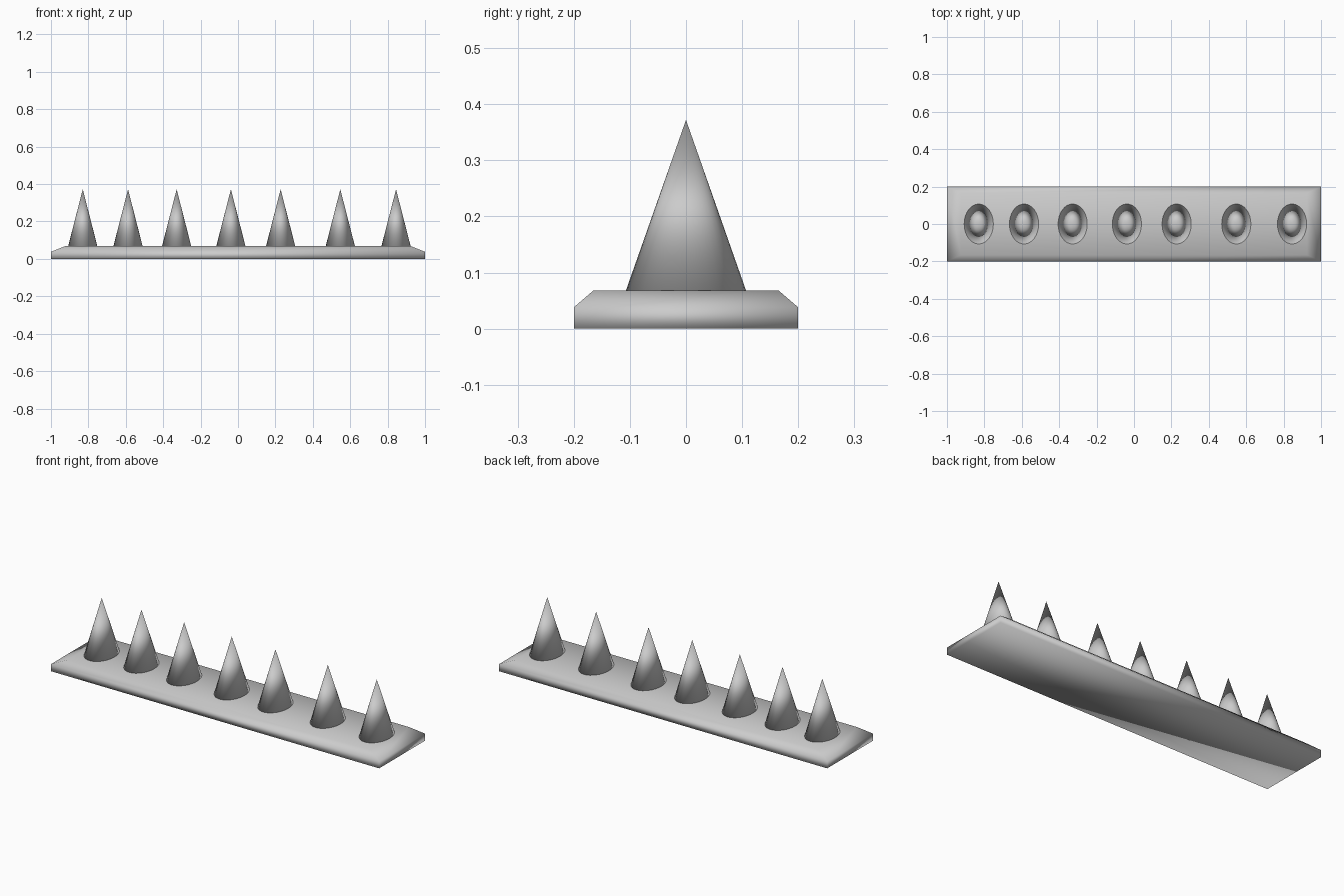
import bpy
import bmesh
from mathutils import Matrix

if "Cube" in bpy.data.objects:
    bpy.data.objects.remove(bpy.data.objects["Cube"])


def finish(bm, name):
    bmesh.ops.recalc_face_normals(bm, faces=bm.faces)
    for f in bm.faces:
        f.smooth = True
    mesh = bpy.data.meshes.new(name)
    bm.to_mesh(mesh)
    bm.free()
    obj = bpy.data.objects.new(name, mesh)
    bpy.context.collection.objects.link(obj)
    return obj


TOP = 0.068

# base plate: stacked rectangles (half x, half y, z) with a sloped upper rim
bm = bmesh.new()
rings = []
for hx, hy, z in [(1, 0.2, 0), (1, 0.2, 0.038), (0.925, 0.165, TOP)]:
    rings.append([bm.verts.new((sx * hx, sy * hy, z))
                  for sx, sy in [(-1, -1), (1, -1), (1, 1), (-1, 1)]])
for a, b in zip(rings, rings[1:]):
    for i in range(4):
        j = (i + 1) % 4
        bm.faces.new((a[i], a[j], b[j], b[i]))
bm.faces.new(rings[0])
bm.faces.new(rings[-1])
finish(bm, "base_plate")

# row of unevenly spaced oval spikes
HEIGHT = 0.304
for n, x in enumerate([-0.83, -0.588, -0.328, -0.038, 0.228, 0.547, 0.845], 1):
    bm = bmesh.new()
    bmesh.ops.create_cone(bm, cap_ends=True, segments=32, radius1=1,
                          radius2=0, depth=1)
    bmesh.ops.remove_doubles(bm, verts=bm.verts, dist=1e-5)
    bmesh.ops.transform(bm, verts=bm.verts,
                        matrix=Matrix.Diagonal((0.078, 0.107, HEIGHT, 1)))
    obj = finish(bm, f"spike_{n}")
    obj.location = (x, 0, TOP + HEIGHT / 2)
